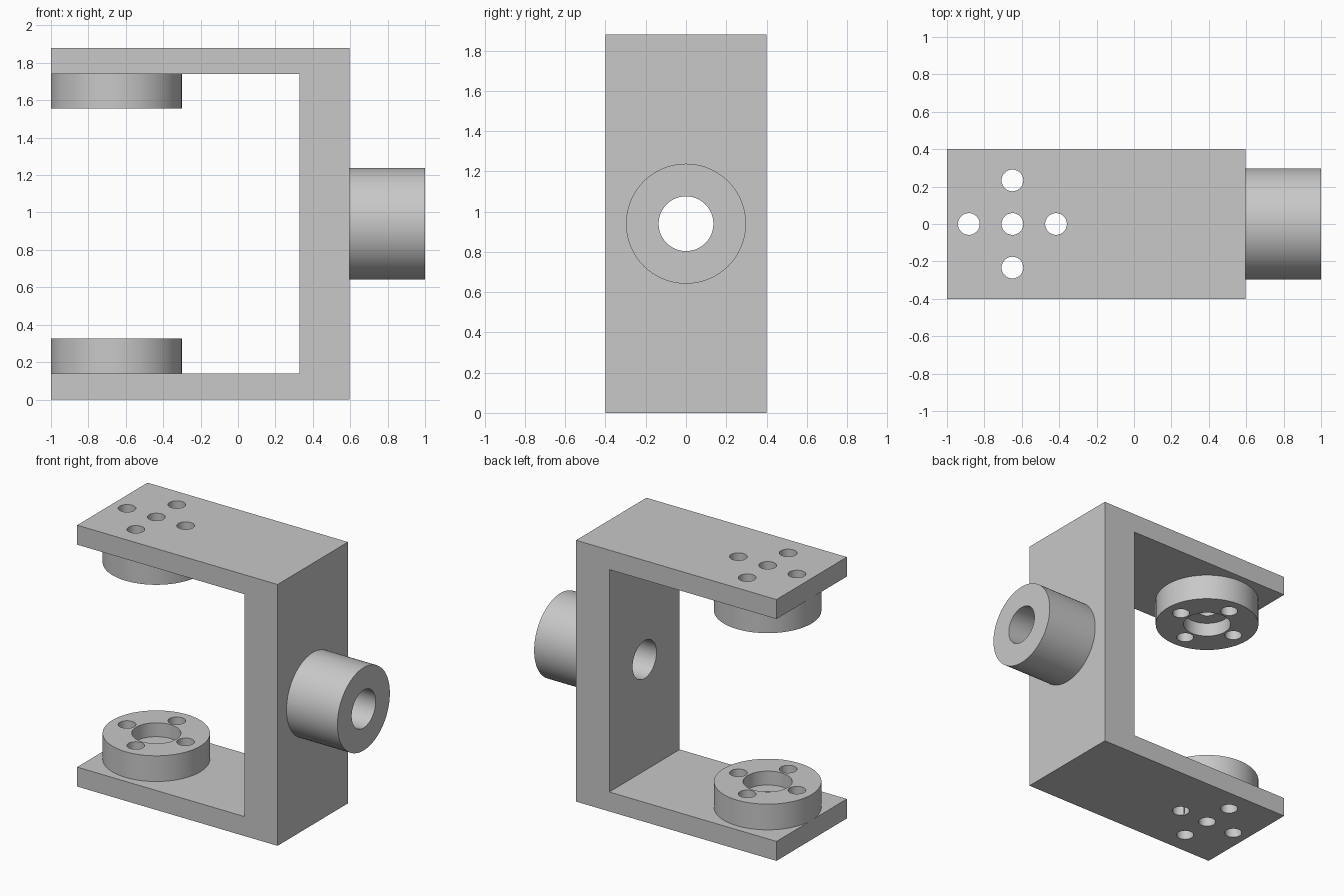
import bpy, bmesh, math
from mathutils import Matrix

cube = bpy.data.objects.get("Cube")
if cube:
    bpy.data.objects.remove(cube, do_unlink=True)

grey = bpy.data.materials.new("plain grey")
grey.use_nodes = True
grey.diffuse_color = (0.58, 0.58, 0.58, 1)
grey.node_tree.nodes["Principled BSDF"].inputs["Base Color"].default_value = (0.58, 0.58, 0.58, 1)

HEIGHT, MID, PLATE = 1.88, 0.94, 0.14
WALL_IN, WALL_OUT, HALF_DEPTH = 0.33, 0.595, 0.4
HUB_X, HUB_R, HUB_TOP = -0.65, 0.35, 0.325
HOLE_R, HOLE_RING = 0.058, 0.233


def add_object(name, bm):
    bmesh.ops.recalc_face_normals(bm, faces=bm.faces)
    mesh = bpy.data.meshes.new(name)
    bm.to_mesh(mesh)
    bm.free()
    mesh.materials.append(grey)
    obj = bpy.data.objects.new(name, mesh)
    bpy.context.collection.objects.link(obj)
    return obj


def cylinder(name, radius, start, end, x=0, y=0, along_x=False):
    """Cylinder from start to end, upright at (x, y) or along x at mid height."""
    bm = bmesh.new()
    middle = (start + end) / 2
    if along_x:
        place = Matrix.Translation((middle, 0, MID)) @ Matrix.Rotation(math.pi / 2, 4, "Y")
    else:
        place = Matrix.Translation((x, y, middle))
    bmesh.ops.create_cone(bm, cap_ends=True, segments=96, radius1=radius, radius2=radius,
                          depth=end - start, matrix=place)
    return add_object(name, bm)


def cut(obj, cutters):
    bpy.ops.object.select_all(action="DESELECT")
    bpy.context.view_layer.objects.active = obj
    obj.select_set(True)
    for cutter in cutters:
        mod = obj.modifiers.new("cut", "BOOLEAN")
        mod.operation, mod.solver, mod.object = "DIFFERENCE", "EXACT", cutter
        bpy.ops.object.modifier_apply(modifier=mod.name)
    bpy.ops.object.shade_smooth_by_angle(angle=math.radians(30))


# C-shaped bracket from an extruded side profile
bm = bmesh.new()
profile = [(-1, 0), (WALL_OUT, 0), (WALL_OUT, HEIGHT), (-1, HEIGHT), (-1, HEIGHT - PLATE),
           (WALL_IN, HEIGHT - PLATE), (WALL_IN, PLATE), (-1, PLATE)]
face = bm.faces.new([bm.verts.new((x, -HALF_DEPTH, z)) for x, z in profile])
side = bmesh.ops.extrude_face_region(bm, geom=[face])
bmesh.ops.translate(bm, vec=(0, 2 * HALF_DEPTH, 0),
                    verts=[v for v in side["geom"] if isinstance(v, bmesh.types.BMVert)])
bracket = add_object("bracket", bm)

# Bearing hubs on the arms and the shaft socket on the wall
lower_hub = cylinder("lower_hub", HUB_R, PLATE, HUB_TOP, HUB_X)
upper_hub = cylinder("upper_hub", HUB_R, HEIGHT - HUB_TOP, HEIGHT - PLATE, HUB_X)
socket = cylinder("shaft_socket", 0.298, WALL_OUT, 1, along_x=True)

# Five screw holes through both arms, wide hub recesses, and the shaft bore
spots = [(0, 0), (HOLE_RING, 0), (-HOLE_RING, 0), (0, HOLE_RING), (0, -HOLE_RING)]
drills = [cylinder("drill", HOLE_R, -0.2, HEIGHT + 0.2, HUB_X + x, y) for x, y in spots]
recess = cylinder("recess_cutter", 0.16, HUB_TOP - 0.1, HEIGHT - HUB_TOP + 0.1, HUB_X)
bore = cylinder("bore_cutter", 0.136, 0.1, 1.2, along_x=True)

cut(bracket, drills + [bore])
cut(lower_hub, drills + [recess])
cut(upper_hub, drills + [recess])
cut(socket, [bore])
for helper in drills + [recess, bore]:
    bpy.data.objects.remove(helper, do_unlink=True)
